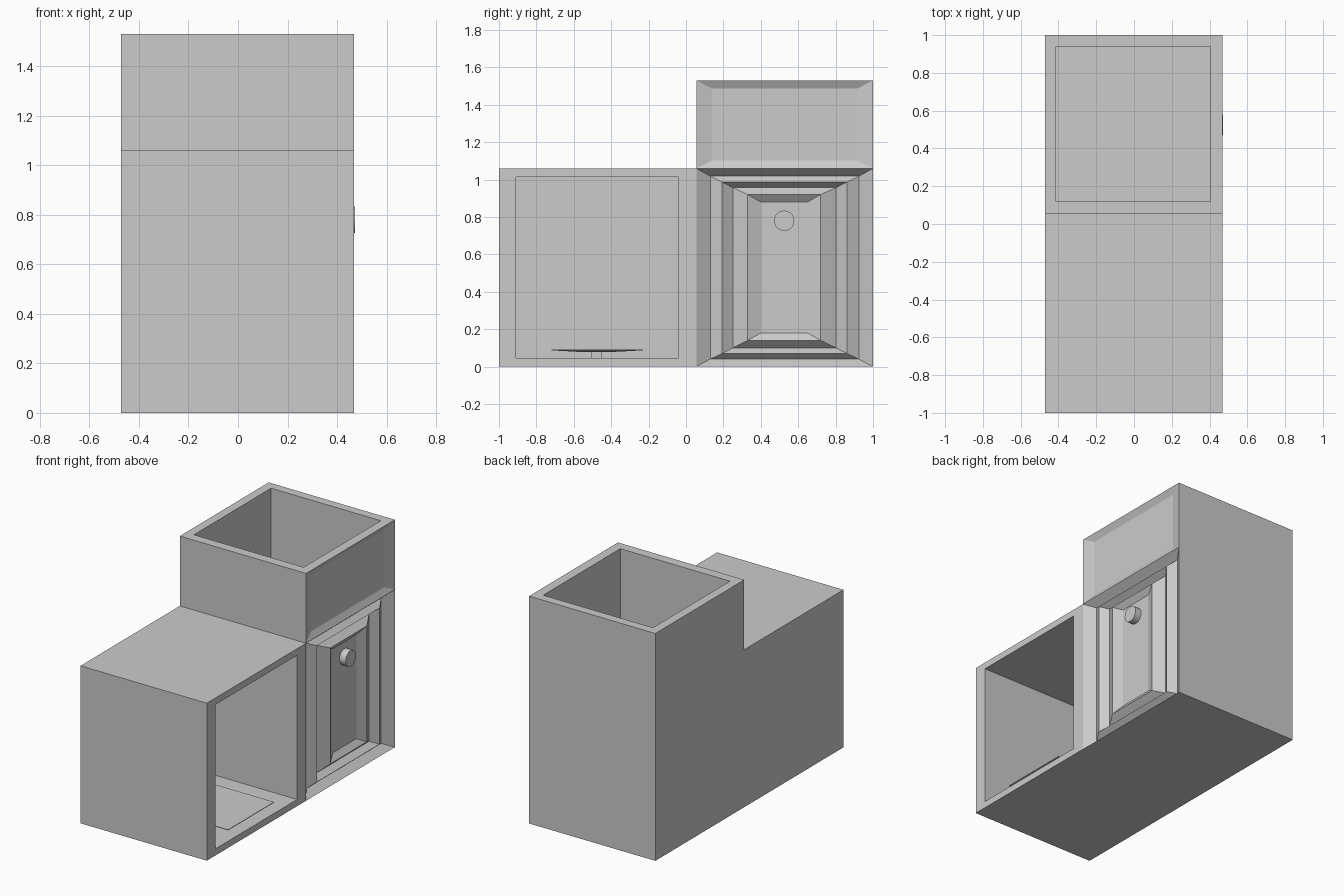
import bpy, bmesh, math
from mathutils import Matrix

if "Cube" in bpy.data.objects:
    bpy.data.objects.remove(bpy.data.objects["Cube"])

XL, XR = -0.472, 0.468          # left and right faces
YF, YM, YB = -1.0, 0.055, 1.0   # front, step, back
ZB, ZT = 1.06, 1.53             # low box top, tower top


def side_rect(x, y0, y1, z0, z1):
    return [(x, y0, z0), (x, y1, z0), (x, y1, z1), (x, y0, z1)]


def flat_rect(z, x0, x1, y0, y1):
    return [(x0, y0, z), (x1, y0, z), (x1, y1, z), (x0, y1, z)]


def nest(bm, rects, cap_start=False):
    """Bridge successive rectangles and cap the last one."""
    loops = [[bm.verts.new(p) for p in r] for r in rects]
    for a, b in zip(loops, loops[1:]):
        for i in range(4):
            j = (i + 1) % 4
            bm.faces.new((a[i], a[j], b[j], b[i]))
    bm.faces.new(loops[-1])
    if cap_start:
        bm.faces.new(loops[0])


def finish(bm, name):
    bmesh.ops.remove_doubles(bm, verts=bm.verts, dist=0.0005)
    bmesh.ops.recalc_face_normals(bm, faces=bm.faces)
    mesh = bpy.data.meshes.new(name)
    bm.to_mesh(mesh)
    bm.free()
    obj = bpy.data.objects.new(name, mesh)
    bpy.context.collection.objects.link(obj)
    return obj


# Stepped body: left side and outer walls from one profile
bm = bmesh.new()
prof = [(YF, 0), (YM, 0), (YB, 0), (YB, ZB), (YB, ZT), (YM, ZT), (YM, ZB), (YF, ZB)]
bm.faces.new([bm.verts.new((XL, y, z)) for y, z in prof])
for i, (a, b) in enumerate(zip(prof, prof[1:] + prof[:1])):
    if i == 4:
        continue  # tower top is open
    bm.faces.new([bm.verts.new(p) for p in
                  ((XL, *a), (XL, *b), (XR, *b), (XR, *a))])

# Open compartment in the low box
nest(bm, [side_rect(XR, YF, YM, 0, ZB),
          side_rect(XR, -0.91, -0.04, 0.045, 1.015),
          side_rect(-0.42, -0.91, -0.04, 0.045, 1.015)])

# Open shaft in the tower top
nest(bm, [flat_rect(ZT, XL, XR, YM, YB),
          flat_rect(ZT, -0.412, 0.405, 0.12, 0.94),
          flat_rect(0.55, -0.412, 0.405, 0.12, 0.94)])

# Shallow recessed panel above the door
nest(bm, [side_rect(XR, YM, YB, ZB, ZT),
          side_rect(XR - 0.022, 0.14, 0.915, 1.102, 1.486)])

# Moulded door: alternating valleys and ridges
nest(bm, [side_rect(XR, YM, YB, 0, ZB),
          side_rect(XR - 0.05, 0.13, 0.925, 0.04, 1.018),
          side_rect(XR - 0.015, 0.193, 0.86, 0.07, 0.987),
          side_rect(XR - 0.055, 0.25, 0.803, 0.10, 0.957),
          side_rect(XR - 0.012, 0.33, 0.72, 0.14, 0.92),
          side_rect(XR - 0.042, 0.40, 0.65, 0.18, 0.88)])
finish(bm, "body")

# Round door knob
bm = bmesh.new()
bmesh.ops.create_cone(bm, cap_ends=True, segments=32, radius1=0.054, radius2=0.054,
                      depth=0.06, matrix=Matrix.Translation((0.442, 0.525, 0.78))
                      @ Matrix.Rotation(math.pi / 2, 4, 'Y'))
knob = finish(bm, "door_knob")
bpy.context.view_layer.objects.active = knob
knob.select_set(True)
bpy.ops.object.shade_smooth_by_angle()

# Thin tray on a short stem, standing on the compartment floor
bm = bmesh.new()
nest(bm, [flat_rect(0.045, -0.02, 0.06, -0.505, -0.45),
          flat_rect(0.078, -0.02, 0.06, -0.505, -0.45),
          flat_rect(0.078, -0.11, 0.15, -0.56, -0.40),
          flat_rect(0.087, -0.38, 0.43, -0.72, -0.23),
          flat_rect(0.091, -0.38, 0.43, -0.72, -0.23)], cap_start=True)
finish(bm, "tray")
